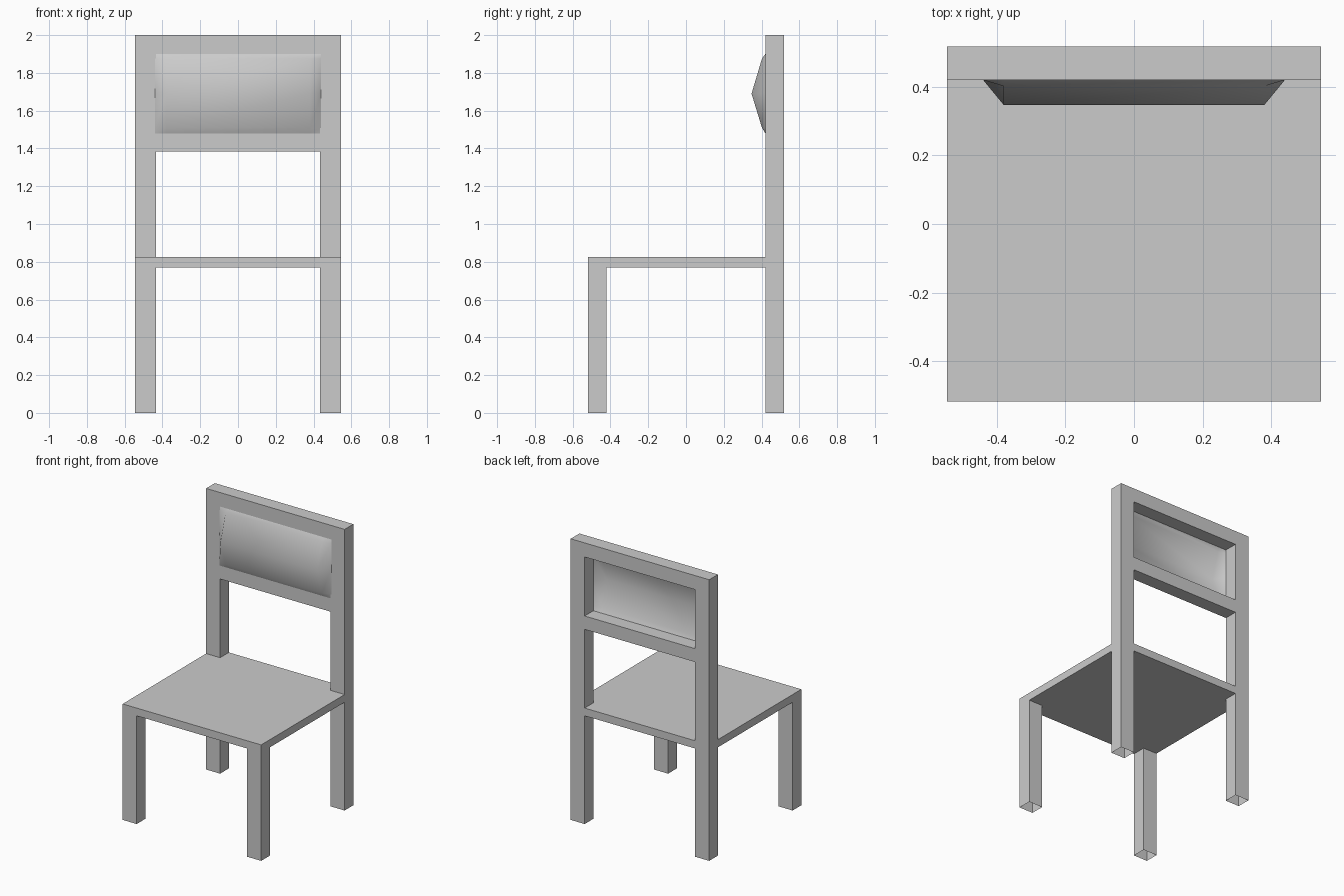
import bpy
import bmesh

if "Cube" in bpy.data.objects:
    bpy.data.objects.remove(bpy.data.objects["Cube"])

W, D = 0.545, 0.518            # half width and half depth
IX, IY = 0.435, 0.42           # inner edges of legs and posts
SEAT_LO, SEAT_HI = 0.77, 0.825


def finish(name, bm):
    mesh = bpy.data.meshes.new(name)
    bm.to_mesh(mesh)
    bm.free()
    obj = bpy.data.objects.new(name, mesh)
    bpy.context.collection.objects.link(obj)
    return obj


def box(name, lo, hi, open_axis=None, open_sides=(-1, 1)):
    """Box between two corners, optionally left open where it joins another part."""
    bm = bmesh.new()
    bmesh.ops.create_cube(bm, size=1)
    bm.normal_update()
    if open_axis is not None:
        drop = [f for f in bm.faces if round(f.normal[open_axis]) in open_sides]
        bmesh.ops.delete(bm, geom=drop, context='FACES')
    for v in bm.verts:
        v.co = [lo[i] if v.co[i] < 0 else hi[i] for i in range(3)]
    return finish(name, bm)


# Seat
box("seat", (-W, -D, SEAT_LO), (W, D, SEAT_HI))

# Legs (hollow at the foot) and back posts
for side, x0, x1 in (("left", -W, -IX), ("right", IX, W)):
    box(f"front_leg_{side}", (x0, -D, 0), (x1, -IY, SEAT_LO), 2)
    box(f"back_leg_{side}", (x0, IY, 0), (x1, D, SEAT_LO), 2)
    box(f"back_post_{side}", (x0, IY, SEAT_HI), (x1, D, 2.0), 2, (-1,))

# Rails of the backrest
box("lower_rail", (-IX, IY, 1.385), (IX, D, 1.48), 0)
box("top_rail", (-IX, IY, 1.90), (IX, D, 2.0), 0)

# Bulging back pad: an open shell, each row is (z, y at the middle columns)
rows = [(1.48, 0.42), (1.51, 0.402), (1.69, 0.347), (1.875, 0.402), (1.90, 0.42)]
columns = [-0.44, -0.38, 0.38, 0.44]
bm = bmesh.new()
grid = [[bm.verts.new((x, IY if abs(x) > 0.4 else y, z)) for x in columns]
        for z, y in rows]
for a, b in zip(grid, grid[1:]):
    for i in range(len(columns) - 1):
        face = bm.faces.new((a[i], a[i + 1], b[i + 1], b[i]))
        face.smooth = True
finish("back_pad", bm)
